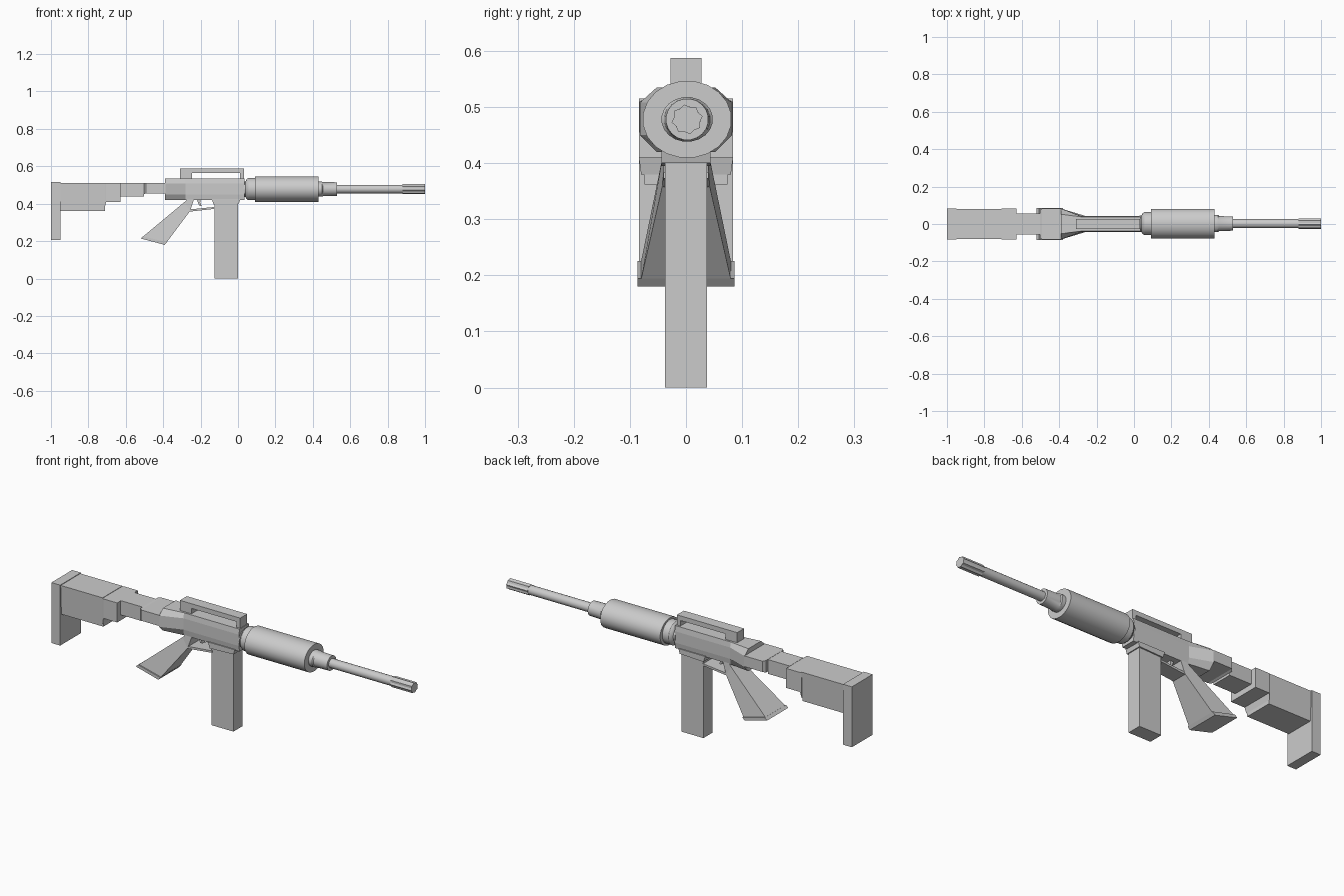
import bpy, bmesh, math

if "Cube" in bpy.data.objects:
    bpy.data.objects.remove(bpy.data.objects["Cube"])

AXIS_Z = 0.478   # barrel axis height
AXIS_Y = 0.002


def finish(name, bm):
    bmesh.ops.recalc_face_normals(bm, faces=bm.faces[:])
    me = bpy.data.meshes.new(name)
    bm.to_mesh(me)
    bm.free()
    ob = bpy.data.objects.new(name, me)
    bpy.context.collection.objects.link(ob)
    return ob


def loft(name, rings):
    """Skin a list of equally long closed rings and cap both ends."""
    bm = bmesh.new()
    vs = [[bm.verts.new(p) for p in r] for r in rings]
    n = len(vs[0])
    for a, b in zip(vs, vs[1:]):
        for i in range(n):
            j = (i + 1) % n
            bm.faces.new((a[i], a[j], b[j], b[i]))
    bm.faces.new(vs[0])
    bm.faces.new(vs[-1])
    return finish(name, bm)


def rect(x, w, z0, z1, wb=None):
    wb = w if wb is None else wb
    return [(x, -wb, z0), (x, wb, z0), (x, w, z1), (x, -w, z1)]


def block(name, x0, x1, w, z0, z1, wb=None):
    return loft(name, [rect(x0, w, z0, z1, wb), rect(x1, w, z0, z1, wb)])


def plate(name, profile, w):
    """Extrude an (x, z) side profile across y."""
    return loft(name, [[(x, y, z) for x, z in profile] for y in (-w, w)])


def octa(x, w, wt, z0, zl, zh, z1):
    """Chamfered section, wide in the middle and narrow above and below."""
    half = [(wt, z0), (w, zl), (w, zh), (wt, z1)]
    return [(x, y, z) for y, z in half] + [(x, -y, z) for y, z in half[::-1]]


def tube(name, stations, n, flute=1.0):
    """Stations are (x, y radius, z radius) along the barrel axis."""
    rings = []
    for x, ry, rz in stations:
        ring = []
        for i in range(n):
            a = 2 * math.pi * (i + 0.5) / n
            k = flute if i % 2 else 1.0
            ring.append((x, AXIS_Y + ry * k * math.cos(a), AXIS_Z + rz * k * math.sin(a)))
        rings.append(ring)
    return loft(name, rings)


# Shoulder stock, stepping down towards the receiver
block("butt_plate", -1.0, -0.95, 0.084, 0.205, 0.515)
block("stock_body", -0.95, -0.712, 0.08, 0.362, 0.512, 0.074)
loft("stock_collar", [rect(-0.712, 0.08, 0.38, 0.51), rect(-0.705, 0.084, 0.41, 0.51),
                      rect(-0.627, 0.084, 0.41, 0.51)])
loft("stock_neck", [rect(-0.627, 0.055, 0.438, 0.511), rect(-0.503, 0.055, 0.438, 0.511)])
loft("stock_joint", [rect(-0.503, 0.07, 0.45, 0.512), rect(-0.493, 0.083, 0.455, 0.51),
                     rect(-0.388, 0.083, 0.455, 0.51)])

# Receiver with a flared, chamfered rear
loft("receiver", [octa(-0.39, 0.082, 0.052, 0.42, 0.45, 0.508, 0.535),
                  octa(-0.28, 0.042, 0.038, 0.42, 0.45, 0.508, 0.535),
                  octa(0.035, 0.042, 0.038, 0.42, 0.45, 0.508, 0.535)])
plate("magazine_well", [(-0.14, 0.425), (-0.13, 0.395), (0.005, 0.4), (0.012, 0.425)], 0.044)
block("magazine", -0.125, 0.0, 0.037, 0.0, 0.42)

# Carry handle
plate("carry_handle", [(-0.31, 0.53), (-0.245, 0.53), (-0.245, 0.563), (0.012, 0.563),
                       (0.012, 0.53), (0.032, 0.53), (0.032, 0.587), (-0.31, 0.587)], 0.028)


# Grip widening towards its foot
def grip_ring(rear, front, w):
    return [(rear[0], -w, rear[1]), (front[0], -w, front[1]),
            (front[0], w, front[1]), (rear[0], w, rear[1])]


loft("grip", [grip_ring((-0.27, 0.425), (-0.235, 0.425), 0.038),
              grip_ring((-0.285, 0.41), (-0.257, 0.36), 0.042),
              grip_ring((-0.507, 0.225), (-0.382, 0.193), 0.08)])
loft("grip_foot", [grip_ring((-0.507, 0.226), (-0.38, 0.194), 0.086),
                   grip_ring((-0.52, 0.214), (-0.392, 0.18), 0.086)])

# Trigger and its guard
plate("trigger_guard", [(-0.265, 0.357), (-0.12, 0.373), (-0.12, 0.383), (-0.265, 0.369)], 0.04)
plate("trigger", [(-0.222, 0.43), (-0.198, 0.43), (-0.202, 0.408), (-0.195, 0.388),
                  (-0.208, 0.39), (-0.215, 0.408)], 0.01)

# Handguard, barrel and fluted muzzle
round_parts = [
    tube("handguard_ring", [(0.03, 0.045, 0.042), (0.04, 0.045, 0.042), (0.046, 0.056, 0.054),
                            (0.055, 0.062, 0.06), (0.09, 0.062, 0.06)], 20),
    tube("handguard", [(0.09, 0.0795, 0.069), (0.43, 0.0795, 0.069)], 20),
    tube("barrel_collar", [(0.43, 0.046, 0.04), (0.45, 0.046, 0.04), (0.455, 0.041, 0.038),
                           (0.53, 0.038, 0.037)], 20),
    tube("barrel", [(0.53, 0.024, 0.023), (0.885, 0.024, 0.023)], 16),
]
tube("muzzle", [(0.88, 0.028, 0.027), (1.0, 0.028, 0.027)], 16, 0.84)
for ob in round_parts:
    bpy.ops.object.select_all(action='DESELECT')
    ob.select_set(True)
    bpy.context.view_layer.objects.active = ob
    bpy.ops.object.shade_smooth_by_angle(angle=math.radians(30))
